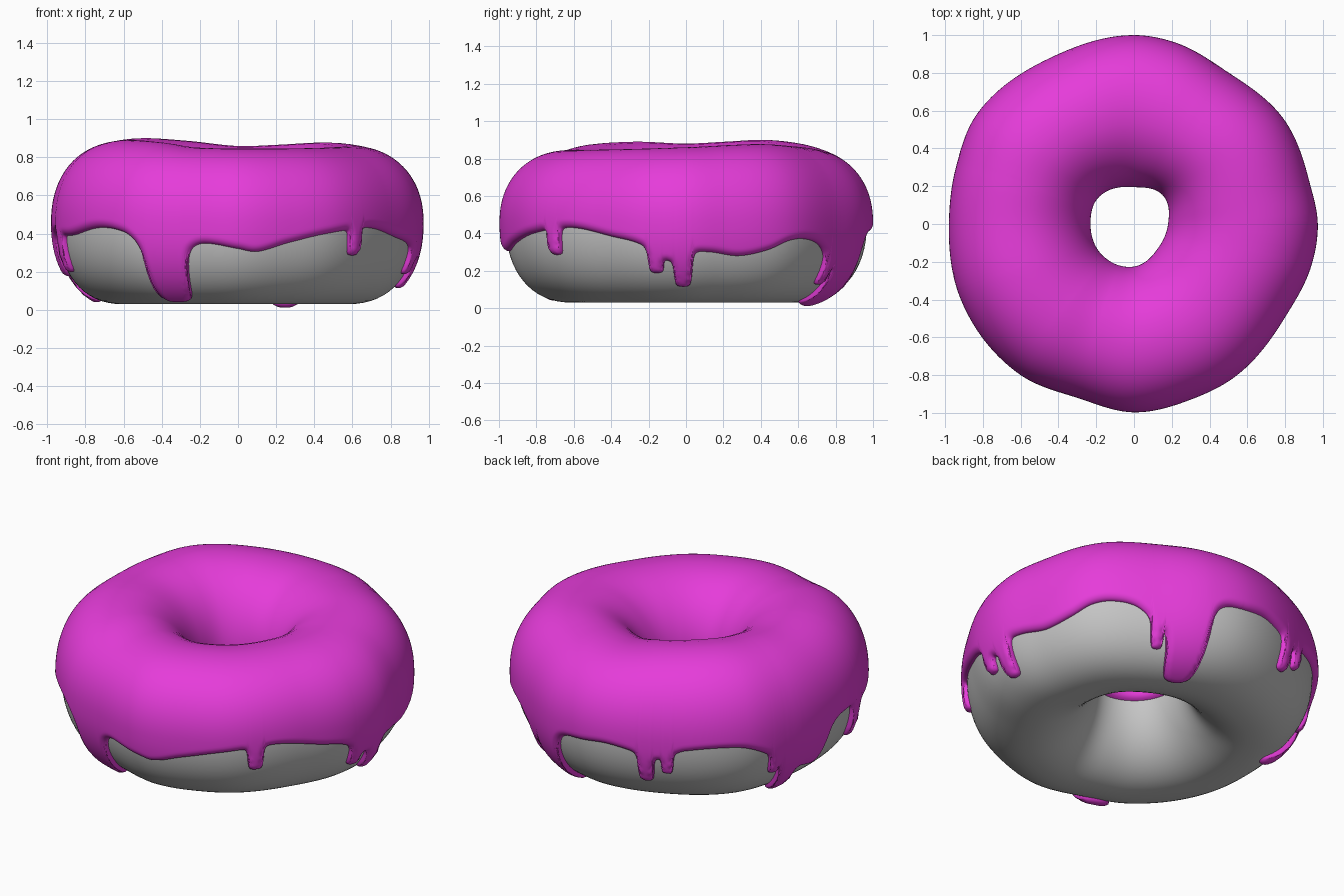
import bpy, math
from mathutils import Vector

if "Cube" in bpy.data.objects:
    bpy.data.objects.remove(bpy.data.objects["Cube"])


def ring(pairs):
    """Smooth periodic curve through (degrees, value) pairs."""
    n = len(pairs)

    def key(i):
        k, v = pairs[i % n]
        return k + 360 * (i // n), v

    def slope(i):
        (a0, v0), (a1, v1) = key(i - 1), key(i + 1)
        return (v1 - v0) / (a1 - a0)

    def f(a):
        a %= 360
        i = sum(1 for k, _ in pairs if k <= a) - 1
        (a0, v0), (a1, v1) = key(i), key(i + 1)
        h = a1 - a0
        t = (a - a0) / h
        return (v0 * (1 + 2 * t) * (1 - t) ** 2 + slope(i) * h * t * (1 - t) ** 2
                + v1 * t * t * (3 - 2 * t) + slope(i + 1) * h * t * t * (t - 1))
    return f


THICK = 0.033      # icing thickness
ZC, BOT = 0.455, 0.425   # widest level and depth below it

# lumpy outline, hole and crest height, all measured on the icing
outer = ring([(0, .973), (14, .955), (35, .968), (58, .945), (77, .985), (90, 1.0),
              (116, .985), (145, 1.015), (162, .99), (180, .98), (203, 1.0), (233, 1.0),
              (252, .968), (270, .997), (288, .977), (303, .97), (328, .94), (347, .965)])
hole = ring([(0, .18), (45, .215), (90, .195), (145, .235), (180, .23), (225, .235),
             (270, .225), (315, .18)])
crest = ring([(0, .86), (40, .877), (70, .865), (90, .859), (115, .885), (140, .90), (160, .89),
              (180, .88), (205, .89), (230, .877), (250, .85), (290, .846), (325, .85)])

# lower rim of the icing, and drips as (angle, half width, tip height)
rim = ring([(0, .30), (8, .30), (18, .28), (28, .31), (36, .36), (43, .37), (51, .34), (60, .24),
            (66, .28), (80, .39), (90, .41), (98, .42), (106, .40), (115, .36), (125, .42),
            (142, .43), (152, .36), (160, .25), (168, .20), (175, .18), (178, .22), (182, .37),
            (190, .41), (206, .39), (222, .43), (232, .41), (240, .35), (252, .34), (259.5, .35),
            (270, .32), (276, .305), (286, .35), (300, .40), (318, .43), (335, .38), (345, .34),
            (351, .27), (356, .26)])
drips = [(58.5, 2.0, .13), (69.5, 6.0, .035), (111.6, 2.2, .21), (118.8, 1.7, .27),
         (155.5, 1.8, .22), (162, 3.2, .055), (198, 2.2, .20), (246, 5.8, .055),
         (311, 2.3, .285), (349.8, 2.2, .19), (359, 2.7, .12)]


def section(a):
    """Dough cross-section at angle a: centre radius, half width, top height."""
    ro, ri = outer(a) - THICK, hole(a) + THICK
    return (ro + ri) / 2, (ro - ri) / 2, crest(a) - THICK - ZC


def power(v, e):
    return math.copysign(abs(v) ** e, v)


FULL = 0.9   # outer side is a little fuller than an ellipse


def surface(a, sec, phi, off=0.0):
    rc, w, top = sec
    c, s = math.cos(phi), math.sin(phi)
    h = top if s > 0 else BOT
    e = FULL if c > 0 else 1.0
    n = Vector((power(c, 2 - e) / w, power(s, 2 - e) / h)).normalized()
    r, z = rc + w * power(c, e) + off * n.x, ZC + h * power(s, e) + off * n.y
    t = math.radians(a)
    return Vector((r * math.cos(t), r * math.sin(t), z))


def phi_at(z, top):
    v = z - ZC
    v = max(-.992, v / (BOT if v < 0 else top))
    return math.asin(power(v, 1 / FULL))


def edge(a, top):
    """Icing end at angle a, plus the drip it belongs to."""
    base = phi_at(rim(a), top)
    best, own = base, None
    for c, w, tip in drips:
        d = (a - c + 180) % 360 - 180
        x = abs(d) / w
        if x > 3:
            continue
        g = .85 * (1 - .15 * min(x, 1.2) ** 2) / (1 + x ** 9) + .15 / (1 + (x / 1.3) ** 6)
        end = phi_at(tip, top)
        p = base + (end - base) * g
        if p < best:
            best, own = p, (d, base, end)
    return best, own


def make(name, columns, closed, mat):
    """Skin a ring of vertex columns into a smooth mesh."""
    n, m = len(columns), len(columns[0])
    verts = [v for col in columns for v in col]
    faces = []
    for i in range(n):
        k = (i + 1) % n
        for j in range(m if closed else m - 1):
            q = (j + 1) % m
            faces.append((i * m + j, i * m + q, k * m + q, k * m + j))
    me = bpy.data.meshes.new(name)
    me.from_pydata(verts, [], faces)
    me.materials.append(mat)
    me.polygons.foreach_set("use_smooth", [True] * len(faces))
    me.update()
    ob = bpy.data.objects.new(name, me)
    bpy.context.collection.objects.link(ob)
    return ob


def material(name, rgb):
    m = bpy.data.materials.new(name)
    m.diffuse_color = (*rgb, 1)
    m.use_nodes = True
    m.node_tree.nodes["Principled BSDF"].inputs["Base Color"].default_value = m.diffuse_color
    return m


grey = material("dough grey", (.56, .56, .56))
pink = material("icing magenta", (.79, .045, .70))

# dough: full lumpy ring
N, M = 180, 64
cols = []
for i in range(N):
    a = 360 * i / N
    sec = section(a)
    cols.append([surface(a, sec, -2 * math.pi * j / M) for j in range(M)])
make("dough", cols, True, grey)

# icing: shell from inside the hole over the crest down to the dripping rim
N, INNER, OUTER, ROUND, WIN = 900, 16, 42, 0.04, 14
angles = [360 * i / N for i in range(N)]
secs = [section(a) for a in angles]
edges = [edge(a, s[2]) for a, s in zip(angles, secs)]
phi_in = math.pi + 0.08


def puff(d):
    s = min(d / ROUND, 1)
    return THICK * math.sqrt(1 - (1 - s) ** 2) - 0.004 * (1 - s)


def bulge(i, phi):
    """Widen a drip towards its tip; gives the warped angle and its section."""
    own = edges[i][1]
    if own is None or phi > own[1]:
        return angles[i], secs[i]
    d, base, end = own
    q = min(1, (base - phi) / max(base - end, .01))
    a = angles[i] + d * .4 * q
    return a, section(a)


rim_pts = [surface(*bulge(i, edges[i][0]), edges[i][0]) for i in range(N)]
cols = []
for i, (a, sec) in enumerate(zip(angles, secs)):
    col = []
    start = surface(a, sec, phi_in)
    for j in range(INNER):
        phi = phi_in + (math.pi / 2 - phi_in) * (j / INNER) ** 1.6
        p = surface(a, sec, phi)
        col.append(surface(a, sec, phi, puff((p - start).length)))
    near = [rim_pts[(i + k) % N] for k in range(-WIN, WIN + 1)]
    for j in range(OUTER + 1):
        u = 1 - (1 - j / OUTER) ** 1.6
        phi = math.pi / 2 + (edges[i][0] - math.pi / 2) * u
        at = bulge(i, phi)
        p = surface(*at, phi)
        col.append(surface(*at, phi, puff(min((p - e).length for e in near))))
    cols.append(col)
make("icing", cols, False, pink)
